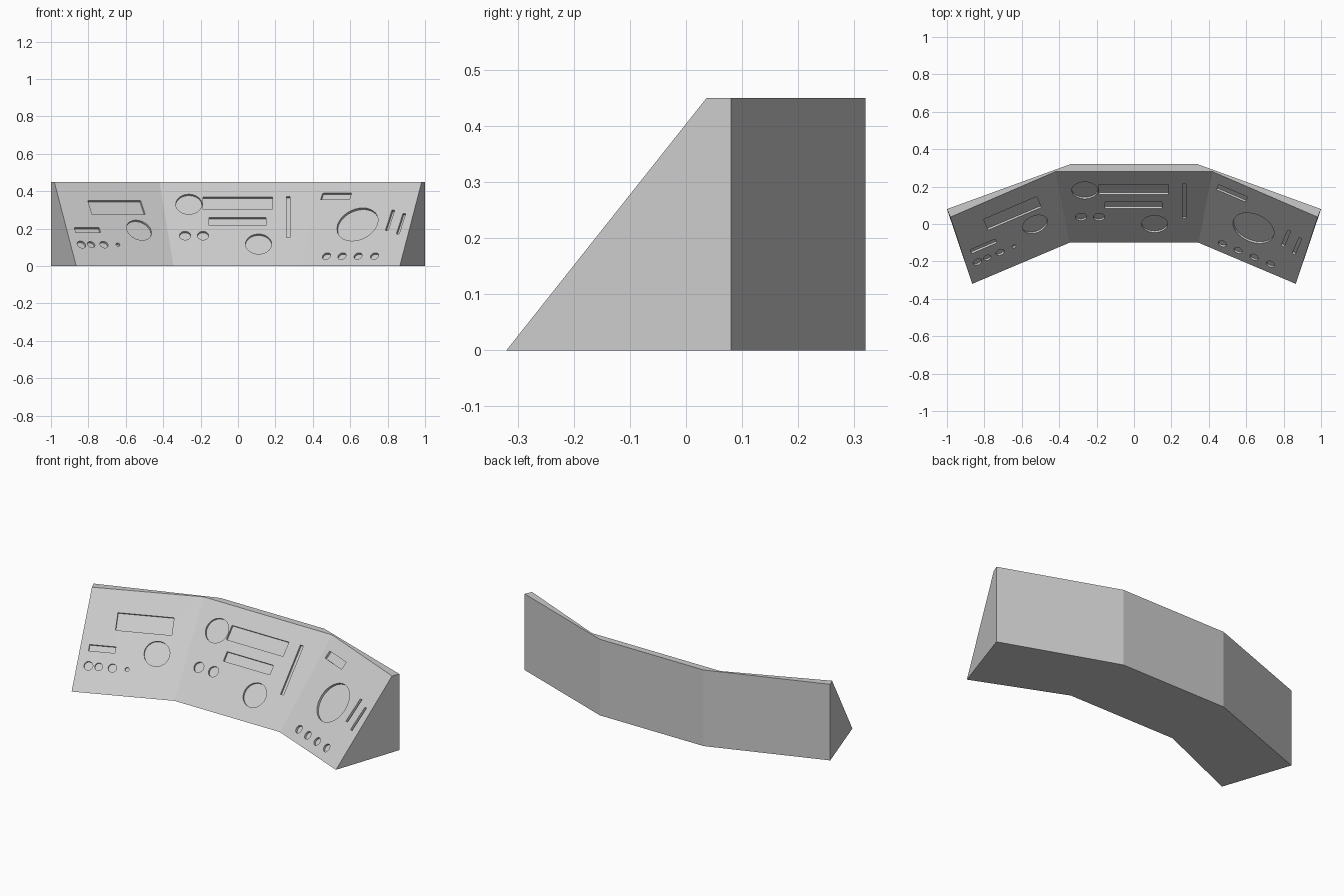
import bpy, bmesh, math
from mathutils import Vector, Matrix

if "Cube" in bpy.data.objects:
    bpy.data.objects.remove(bpy.data.objects["Cube"])

grey = bpy.data.materials.new("console_grey")
grey.diffuse_color = (0.6, 0.6, 0.6, 1)
grey.use_nodes = True
grey.node_tree.nodes["Principled BSDF"].inputs["Base Color"].default_value = grey.diffuse_color
DEPTH = 0.012


def make_object(name, bm):
    bmesh.ops.recalc_face_normals(bm, faces=bm.faces)
    me = bpy.data.meshes.new(name)
    bm.to_mesh(me)
    bm.free()
    me.materials.append(grey)
    ob = bpy.data.objects.new(name, me)
    bpy.context.collection.objects.link(ob)
    return ob


# Console body: sloped section lofted through four mirrored stations
outer = [(0.865, -0.32, 0), (0.982, 0.037, 0.45), (1.0, 0.08, 0.45), (1.0, 0.08, 0)]
inner = [(0.345, -0.1, 0), (0.42, 0.28, 0.45), (0.34, 0.32, 0.45), (0.34, 0.32, 0)]
mirror = lambda pts: [(-x, y, z) for x, y, z in pts]
bm = bmesh.new()
rings = [[bm.verts.new(p) for p in s] for s in (mirror(outer), mirror(inner), inner, outer)]
for a, b in zip(rings, rings[1:]):
    for i in range(4):
        j = (i + 1) % 4
        bm.faces.new((a[i], a[j], b[j], b[i]))
bm.faces.new(rings[0])
bm.faces.new(rings[-1])
console = make_object("console_body", bm)


# Sloped panel frames: origin, across, up the slope, outward
def panel(origin, along, top):
    o = Vector(origin)
    u = (Vector(along) - o).normalized()
    n = u.cross(Vector(top) - o).normalized()
    return o, u, n.cross(u), n


left = panel(mirror(outer)[0], mirror(inner)[0], mirror(inner)[1])
centre = panel(mirror(inner)[0], inner[0], inner[1])
right = panel(inner[0], outer[0], inner[1])

cut = bmesh.new()


def placement(frame, x, z):
    # point on the panel plane seen at (x, z) from the front
    o, u, v, n = frame
    y = o.y - (n.x * (x - o.x) + n.z * (z - o.z)) / n.y
    m = Matrix((u, v, n)).transposed().to_4x4()
    m.translation = (x, y, z)
    return m


def dial(frame, x, z, r):
    bmesh.ops.create_cone(cut, cap_ends=True, segments=32, radius1=r, radius2=r,
                          depth=2 * DEPTH, matrix=placement(frame, x, z))


def slot(frame, x, z, w, h):
    bmesh.ops.create_cube(cut, size=1, matrix=placement(frame, x, z)
                          @ Matrix.Diagonal((w, h, 2 * DEPTH, 1)))


# Left panel recesses
slot(left, -0.65, 0.313, 0.308, 0.098)
slot(left, -0.805, 0.192, 0.145, 0.035)
dial(left, -0.529, 0.192, 0.07)
for x, r in ((-0.837, 0.024), (-0.785, 0.021), (-0.716, 0.023), (-0.642, 0.011)):
    dial(left, x, 0.115, r)

# Centre panel recesses
dial(centre, -0.263, 0.331, 0.07)
slot(centre, -0.002, 0.338, 0.372, 0.083)
slot(centre, -0.002, 0.238, 0.305, 0.055)
slot(centre, 0.268, 0.262, 0.02, 0.288)
dial(centre, 0.11, 0.118, 0.07)
for x in (-0.283, -0.187):
    dial(centre, x, 0.163, 0.03)

# Right panel recesses
slot(right, 0.524, 0.372, 0.168, 0.045)
dial(right, 0.639, 0.222, 0.115)
slot(right, 0.813, 0.243, 0.016, 0.143)
slot(right, 0.872, 0.225, 0.016, 0.143)
for x in (0.473, 0.556, 0.642, 0.73):
    dial(right, x, 0.053, 0.023)

cutter = make_object("recess_cutter", cut)
cutter.hide_render = True

# Cut the recesses, then drop the cutter
mod = console.modifiers.new("recesses", 'BOOLEAN')
mod.operation = 'DIFFERENCE'
mod.solver = 'EXACT'
mod.object = cutter
bpy.context.view_layer.objects.active = console
console.select_set(True)
bpy.ops.object.modifier_apply(modifier=mod.name)
bpy.data.objects.remove(cutter)
